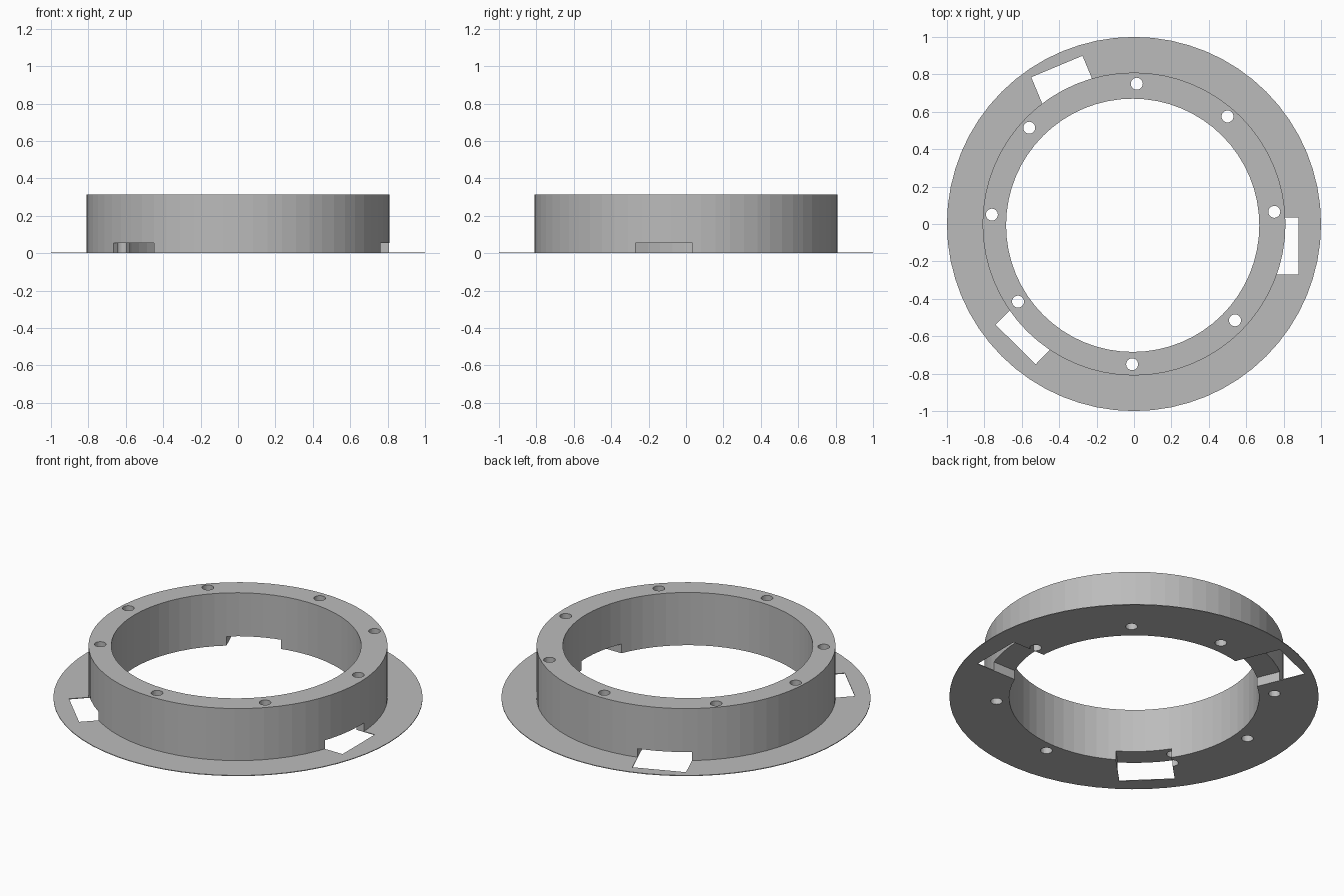
import bpy
import bmesh
from math import cos, sin, pi, radians
from mathutils import Matrix, Vector

cube = bpy.data.objects.get("Cube")
if cube:
    bpy.data.objects.remove(cube, do_unlink=True)

SEGMENTS = 64
HEIGHT = 0.315
FLANGE = 0.004

grey = bpy.data.materials.new("Plain grey")
grey.use_nodes = True
COLOUR = (0.5, 0.5, 0.5, 1)
grey.diffuse_color = COLOUR
grey.node_tree.nodes["Principled BSDF"].inputs["Base Color"].default_value = COLOUR


def make_object(name, bm):
    bmesh.ops.recalc_face_normals(bm, faces=bm.faces)
    mesh = bpy.data.meshes.new(name)
    bm.to_mesh(mesh)
    bm.free()
    mesh.materials.append(grey)
    obj = bpy.data.objects.new(name, mesh)
    bpy.context.collection.objects.link(obj)
    return obj


# Collar with thin flange: cross-section of (radius, height, centre offset)
profile = [
    (0.677, 0, -0.007), (1.0, 0, 0), (1.0, FLANGE, 0),
    (0.81, FLANGE, 0), (0.81, HEIGHT, 0), (0.677, HEIGHT, -0.007),
]
bm = bmesh.new()
rings = []
for r, z, off in profile:
    rings.append([bm.verts.new((r * cos(2 * pi * i / SEGMENTS) + off,
                                r * sin(2 * pi * i / SEGMENTS) + off, z))
                  for i in range(SEGMENTS)])
for a, b in zip(rings, rings[1:] + rings[:1]):
    for i in range(SEGMENTS):
        j = (i + 1) % SEGMENTS
        bm.faces.new((a[i], a[j], b[j], b[i]))
collar = make_object("flanged_collar", bm)

# Screw holes through the full height
holes = [(0.015, 0.75), (0.5, 0.575), (0.75, 0.065), (0.54, -0.515),
         (-0.01, -0.75), (-0.62, -0.415), (-0.76, 0.05), (-0.56, 0.515)]
bm = bmesh.new()
for x, y in holes:
    bmesh.ops.create_cone(bm, cap_ends=True, segments=24, radius1=0.032,
                          radius2=0.032, depth=1,
                          matrix=Matrix.Translation((x, y, 0.2)))
hole_cutter = make_object("screw_hole_cutter", bm)

# Slots low in the wall and flange: direction, outer distance, sideways range
slots = [(0, 0.88, -0.27, 0.035), (112.7, 0.936, -0.093, 0.204),
         (225.5, 0.903, -0.15, 0.151)]
bm = bmesh.new()
INNER, BOTTOM, TOP = 0.5, -0.1, 0.055
for angle, outer, low, high in slots:
    centre = Vector(((INNER + outer) / 2, (low + high) / 2, (BOTTOM + TOP) / 2))
    size = Matrix.Diagonal((outer - INNER, high - low, TOP - BOTTOM, 1))
    bmesh.ops.create_cube(bm, size=1, matrix=Matrix.Rotation(radians(angle), 4, 'Z')
                          @ Matrix.Translation(centre) @ size)
slot_cutter = make_object("slot_cutter", bm)

for cutter in (slot_cutter, hole_cutter):
    cutter.hide_render = True
    cutter.hide_set(True)
    mod = collar.modifiers.new(cutter.name, 'BOOLEAN')
    mod.operation = 'DIFFERENCE'
    mod.solver = 'EXACT'
    mod.object = cutter

# Bake the cuts and drop the helpers
bpy.context.view_layer.update()
graph = bpy.context.evaluated_depsgraph_get()
baked = bpy.data.meshes.new_from_object(collar.evaluated_get(graph))
collar.modifiers.clear()
collar.data = baked
for cutter in (slot_cutter, hole_cutter):
    bpy.data.objects.remove(cutter, do_unlink=True)
